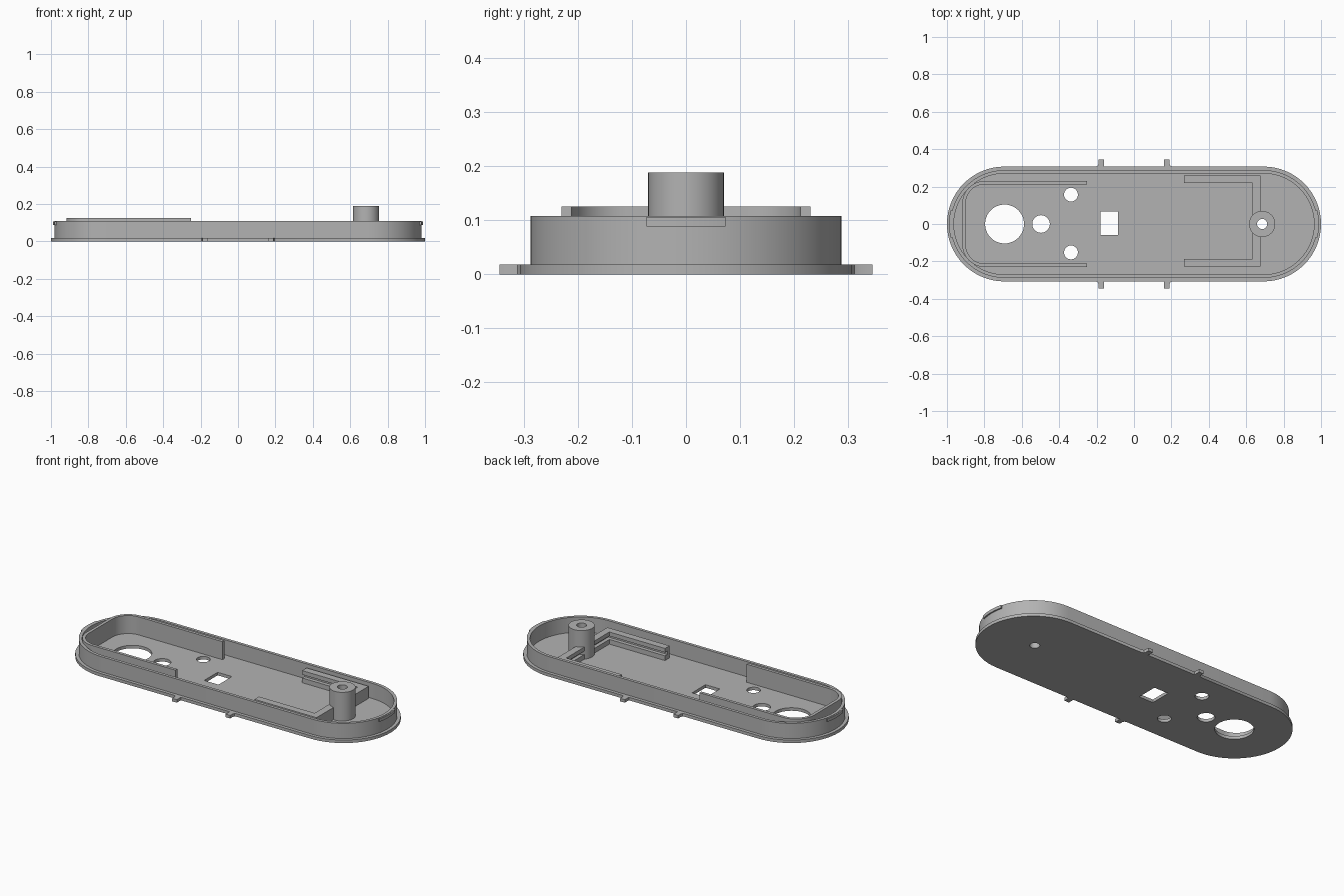
import bpy, bmesh
from math import sin, cos, pi, asin

cube = bpy.data.objects.get("Cube")
if cube:
    bpy.data.objects.remove(cube, do_unlink=True)

grey = bpy.data.materials.new("matte grey")
grey.use_nodes = True
COLOUR = (0.45, 0.45, 0.45, 1)
grey.diffuse_color = COLOUR
grey.node_tree.nodes["Principled BSDF"].inputs["Base Color"].default_value = COLOUR

END = 0.693      # centre of the rounded ends
FLOOR = 0.018    # top of the base plate
RIM = 0.108      # top of the outer wall


def arc(cx, cy, r, a0, a1, n=32):
    return [(cx + r * cos(a0 + (a1 - a0) * i / n),
             cy + r * sin(a0 + (a1 - a0) * i / n)) for i in range(n + 1)]


def circle(cx, cy, r, n=48):
    return arc(cx, cy, r, 0, 2 * pi, n)[:-1]


def rotated(points):
    return [(-x, -y) for x, y in points]


def stadium(r, edge=()):
    half = arc(END, 0, r, -pi / 2, pi / 2) + list(edge)
    return half + rotated(half)


def prism(name, loops, z0, z1):
    """Extrude a flat outline, with any inner loops as holes."""
    curve = bpy.data.curves.new(name, 'CURVE')
    curve.dimensions = '2D'
    curve.fill_mode = 'BOTH'
    curve.extrude = (z1 - z0) / 2
    for loop in loops:
        spline = curve.splines.new('POLY')
        spline.points.add(len(loop) - 1)
        for point, (x, y) in zip(spline.points, loop):
            point.co = (x, y, 0, 1)
        spline.use_cyclic_u = True
    obj = bpy.data.objects.new(name, curve)
    bpy.context.collection.objects.link(obj)
    bpy.ops.object.select_all(action='DESELECT')
    obj.select_set(True)
    bpy.context.view_layer.objects.active = obj
    bpy.ops.object.convert(target='MESH')
    obj = bpy.context.object
    mesh = obj.data
    bm = bmesh.new()
    bm.from_mesh(mesh)
    bmesh.ops.remove_doubles(bm, verts=bm.verts, dist=1e-5)
    bmesh.ops.translate(bm, verts=bm.verts, vec=(0, 0, (z0 + z1) / 2))
    bmesh.ops.recalc_face_normals(bm, faces=bm.faces)
    bm.to_mesh(mesh)
    bm.free()
    mesh.materials.clear()
    mesh.materials.append(grey)
    bpy.ops.object.shade_smooth_by_angle(angle=pi / 6)
    return obj


# Base plate with side tabs and openings
R = 0.307
tab = [(0.205, R), (0.194, 0.312), (0.19, 0.322), (0.19, 0.345),
       (0.16, 0.345), (0.16, R)]
tabs = tab + [(-x, y) for x, y in reversed(tab)]
window = [(-0.18, -0.06), (-0.086, -0.06), (-0.086, 0.066), (-0.18, 0.066)]
screw_hole = circle(0.685, 0, 0.027)
prism("base_plate", [stadium(R, tabs), window, screw_hole,
                     circle(-0.692, 0, 0.104), circle(-0.497, 0, 0.047),
                     circle(-0.337, 0.157, 0.037),
                     circle(-0.337, -0.152, 0.037)], 0, FLOOR)

# Outer wall
prism("outer_wall", [stadium(0.288), stadium(0.27)], FLOOR, RIM)

# Snap clips on both ends of the wall
half_angle = asin(0.073 / 0.295)
clip = (arc(END, 0, 0.296, -half_angle, half_angle)
        + arc(END, 0, 0.28, half_angle, -half_angle))
prism("left_clip", [clip], 0.088, 0.106)
prism("right_clip", [rotated(clip)], 0.088, 0.106)


# Rounded inner wall, open towards the middle
def bay_side(r):
    cx, cy = -0.798, 0.11
    return ([(-0.25, cy + r)] + arc(cx, cy, r, pi / 2, pi, 16)
            + arc(cx, -cy, r, pi, 1.5 * pi, 16) + [(-0.25, -cy - r)])


prism("bay_wall", [bay_side(0.12) + bay_side(0.102)[::-1]], FLOOR, 0.125)

# Screw boss
prism("screw_boss", [circle(0.685, 0, 0.07), screw_hole], FLOOR, 0.188)


# Grooved rails, each an L running into the boss
def rail(name, side, y, t, z0, z1):
    x0, x1, stop = 0.268, 0.675, 0.035
    outline = [(x0, y), (x1, y), (x1, stop), (x1 - t, stop),
               (x1 - t, y - t), (x0, y - t)]
    prism(name, [[(px, side * py) for px, py in outline]], z0, z1)


for label, side, y in (("back", 1, 0.26), ("front", -1, 0.228)):
    rail(label + "_rail_foot", side, y, 0.042, FLOOR, 0.046)
    rail(label + "_rail_web", side, y, 0.02, 0.046, 0.066)
    rail(label + "_rail_lip", side, y, 0.042, 0.066, 0.09)
